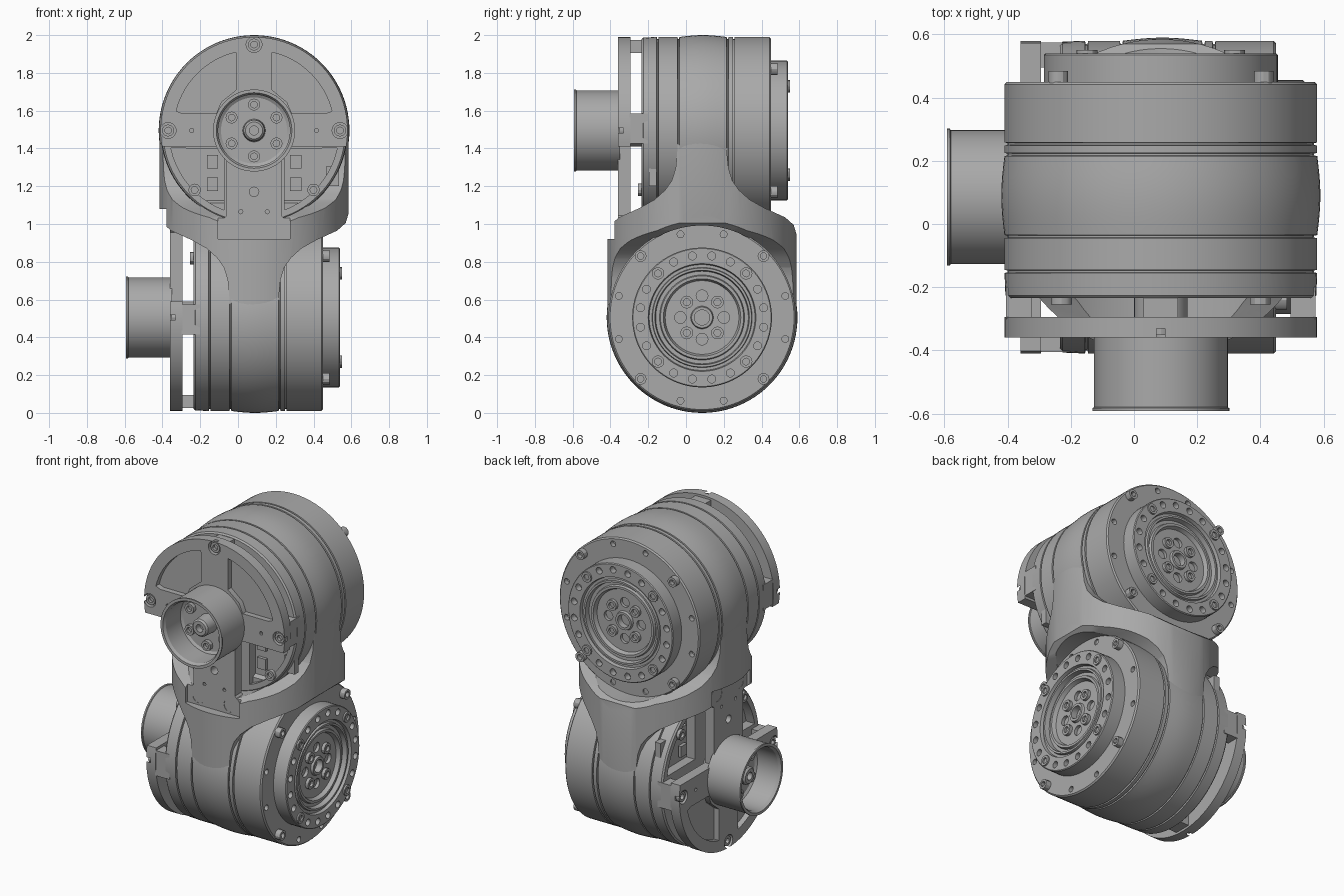
import bpy, bmesh, math
from mathutils import Matrix, Vector

if "Cube" in bpy.data.objects:
    bpy.data.objects.remove(bpy.data.objects["Cube"])

C = 0.085        # offset of both joint axes
Z = 1.495        # height of the upper axis
# Half turn that carries the upper drive onto the lower one
TURN = Matrix(((0, 1, 0, 0), (1, 0, 0, 0), (0, 0, -1, 2), (0, 0, 0, 1)))

metal = bpy.data.materials.new("machined_grey")
metal.use_nodes = True
GREY = (0.4, 0.4, 0.4, 1)
metal.diffuse_color = GREY
metal.node_tree.nodes["Principled BSDF"].inputs["Base Color"].default_value = GREY


def finish(name, bm):
    bmesh.ops.remove_doubles(bm, verts=bm.verts, dist=1e-5)
    bmesh.ops.recalc_face_normals(bm, faces=bm.faces)
    mesh = bpy.data.meshes.new(name)
    bm.to_mesh(mesh)
    bm.free()
    mesh.materials.append(metal)
    ob = bpy.data.objects.new(name, mesh)
    bpy.context.collection.objects.link(ob)
    return ob


def lathe(name, profile, spots=((0, 0),), segs=96):
    """Turn (radius, y) points about the y direction at each (x, z) spot."""
    bm = bmesh.new()
    for sx, sz in spots:
        cen = Vector((C + sx, 0, Z + sz))
        vs = [bm.verts.new(cen + Vector((r, y, 0))) for r, y in profile]
        es = [bm.edges.new(p) for p in zip(vs, vs[1:])]
        bmesh.ops.spin(bm, geom=vs + es, cent=cen, axis=(0, 1, 0),
                       angle=math.tau, steps=segs, use_duplicate=False)
    return finish(name, bm)


def rod(name, r, y0, y1, spots=((0, 0),), segs=24):
    return lathe(name, [(0, y0), (r, y0), (r, y1), (0, y1)], spots, segs)


def screws(name, r, y0, y1, spots):
    """Socket head screws, the open end at y1."""
    d = (y1 - y0) * 0.6
    return lathe(name, [(0, y0), (r, y0), (r, y1), (r * .55, y1),
                        (r * .55, y1 - d), (0, y1 - d)], spots, 12)


def prism(name, shapes, y0, y1):
    """Extrude (x, z) outlines, measured from the axis, along y."""
    bm = bmesh.new()
    for pts in shapes:
        f = bm.faces.new([bm.verts.new((C + x, y0, Z + z)) for x, z in pts])
        out = bmesh.ops.extrude_face_region(bm, geom=[f])["geom"]
        bmesh.ops.translate(bm, vec=(0, y1 - y0, 0),
                            verts=[v for v in out if isinstance(v, bmesh.types.BMVert)])
    return finish(name, bm)


def rect(x0, x1, z0, z1):
    return [(x0, z0), (x1, z0), (x1, z1), (x0, z1)]


def arc(r, a0, a1, n):
    return [(r * math.cos(math.radians(a0 + (a1 - a0) * i / n)),
             r * math.sin(math.radians(a0 + (a1 - a0) * i / n))) for i in range(n + 1)]


def mirror(pts):
    return [(-x, z) for x, z in reversed(pts)]


def ring(r, angles):
    return [arc(r, a, a, 1)[0] for a in angles]


def boolean(ob, cutter, op="DIFFERENCE"):
    mod = ob.modifiers.new("cut", "BOOLEAN")
    mod.operation, mod.object, mod.solver = op, cutter, "EXACT"
    bpy.context.view_layer.objects.active = ob
    bpy.ops.object.modifier_apply(modifier=mod.name)
    bpy.data.objects.remove(cutter)


def turned(ob):
    ob.data.transform(TURN)
    return ob


parts = []

# Drum: grooved shell with a slightly bulging middle band
prof = [(0, -.235), (.483, -.235), (.492, -.226)]
for g in (-.15, -.04):
    prof += [(.495, g - .005), (.485, g - .003), (.485, g + .003), (.495, g + .005)]
prof += [(.495 + .01 * math.sin(math.pi * i / 8), -.035 + .25 * i / 8) for i in range(1, 8)]
for g in (.22, .253):
    prof += [(.495, g - .005), (.485, g - .003), (.485, g + .003), (.495, g + .005)]
drum = lathe("drum", prof + [(.495, .442), (.487, .45), (0, .45)])
bay = [(-.16, -.095)] + arc(.45, 250, 192, 10)
bay[1:2] = [(-.16, -.42)]
boolean(drum, prism("bay_cutter", [bay, mirror(bay)], -.4, -.175))
rim_angles = [a + s for a in range(0, 360, 90) for s in (-14.5, 14.5)]
boolean(drum, rod("rim_hole_cutter", .018, .42, .6, ring(.455, rim_angles), 16))
parts.append(drum)

# Electronics inside the front bays, and a side port
parts.append(prism("bay_connectors", [rect(s * .22 - .03, s * .22 + .03, z, z + .07)
             for s in (-1, 1) for z in (-.2, -.32)], -.18, -.2))
parts.append(prism("side_port", [rect(.38, .45, -.295, -.19)], -.195, -.155))
parts.append(screws("bay_screws", .033, -.23, -.255, ring(.445, (225, 315))))

# Output flange with stepped dish
flange = lathe("output_flange", [
    (0, .44), (.37, .44), (.37, .535), (.365, .54), (.285, .54), (.28, .52),
    (.265, .52), (.262, .535), (.25, .535), (.245, .505), (.225, .505),
    (.22, .52), (.205, .52), (.195, .495), (.06, .495), (.055, .51),
    (.04, .51), (.04, .47), (0, .47)])
big = (45, 135, 225, 315)
small = [a for a in range(9, 360, 18) if a not in big]
boolean(flange, rod("flange_hole_cutter", .021, .5, .6, ring(.33, small), 14))
boolean(flange, rod("hub_hole_cutter", .031, .475, .6, ring(.115, range(0, 360, 90)), 16))
parts.append(flange)
parts.append(screws("flange_screws", .033, .53, .55, ring(.33, big)))
parts.append(screws("hub_screws", .034, .49, .515, ring(.115, big)))
parts.append(screws("rim_screws", .031, .44, .485, ring(.46, big)))

# Carrier plate: half disc with a tongue reaching down to the yoke
foot = [(-.145, -.085), (-.145, -.45), (-.18, -.485), (-.18, -.53), (-.15, -.565)]
plate = prism("carrier_plate", [arc(.495, -10, 190, 64) + foot + mirror(foot)], -.36, -.295)
window = arc(.425, 103, 166, 16) + [(-.38, .09), (-.2, .09), (-.175, .15), (-.095, .215)]
boolean(plate, prism("window_cutter", [window, mirror(window)], -.5, -.325))
mounts = [(0, .455), (-.455, 0), (.455, 0)]
feet = [(-.11, -.52), (.11, -.52)]
boolean(plate, rod("mount_cutter", .042, -.5, -.33, mounts + feet, 20))
boolean(plate, rod("tongue_hole_cutter", .025, -.5, -.25, [(0, -.325)], 16))
pins = [(-.07, -.43), (.07, -.43), (-.33, 0), (.33, 0)]
boolean(plate, rod("pin_hole_cutter", .011, -.5, -.33, pins, 8))
parts.append(plate)
parts.append(screws("plate_screws", .032, -.32, -.352, mounts + feet))

# Spacers and axle joining the plate to the drum
parts.append(prism("spacers", [rect(-.055, .055, .41, .48), rect(-.49, -.41, -.07, .09),
                               rect(.41, .49, -.07, .09)], -.3, -.2))
parts.append(rod("axle", .085, -.37, -.2, segs=32))

# Hollow cup with its inner hub
parts.append(lathe("cup", [
    (0, -.35), (.212, -.35), (.212, -.58), (.217, -.583), (.217, -.592), (.2, -.592),
    (.19, -.575), (.19, -.43), (.175, -.42), (.06, -.42), (.055, -.5), (.045, -.51),
    (.024, -.51), (.024, -.47), (0, -.47)]))
parts.append(screws("cup_screws", .032, -.41, -.445, ring(.137, range(30, 390, 60))))

# Yoke: two crossed flaring silhouettes inside an upright cylinder
side = [(-.133, -1.0), (-.133, -.86), (-.14, -.79), (-.16, -.725), (-.195, -.675),
        (-.25, -.625), (-.33, -.58), (-.44, -.53), (-.485, -.49), (-.5, -.44), (-.5, 0)]
flare = [side + mirror(side)]
yoke = prism("yoke", flare, -.6, .8)
boolean(yoke, turned(prism("flare_cutter", flare, -.6, .8)), "INTERSECT")
bm = bmesh.new()
bmesh.ops.create_cone(bm, cap_ends=True, segments=96, radius1=.5, radius2=.5, depth=2,
                      matrix=Matrix.Translation((C, C, 1)))
boolean(yoke, finish("round_cutter", bm), "INTERSECT")
for y0, y1 in ((-.8, -.2), (.44, 1)):
    for place in (lambda o: o, turned):
        boolean(yoke, place(rod("bore_cutter", .487, y0, y1, segs=96)))
for place in (lambda o: o, turned):
    boolean(yoke, place(prism("seat_cutter", [rect(-.19, .19, -.575, -.3)], -.8, -.358)))

# Second drive, turned to sit across the first
everything = [yoke] + parts
for ob in parts:
    base = ob.name
    ob.name = "upper_" + base
    twin = bpy.data.objects.new("lower_" + base, ob.data.copy())
    twin.data.transform(TURN)
    bpy.context.collection.objects.link(twin)
    everything.append(twin)

bpy.ops.object.select_all(action="DESELECT")
for ob in everything:
    ob.select_set(True)
bpy.context.view_layer.objects.active = yoke
bpy.ops.object.shade_smooth_by_angle(angle=math.radians(30))
